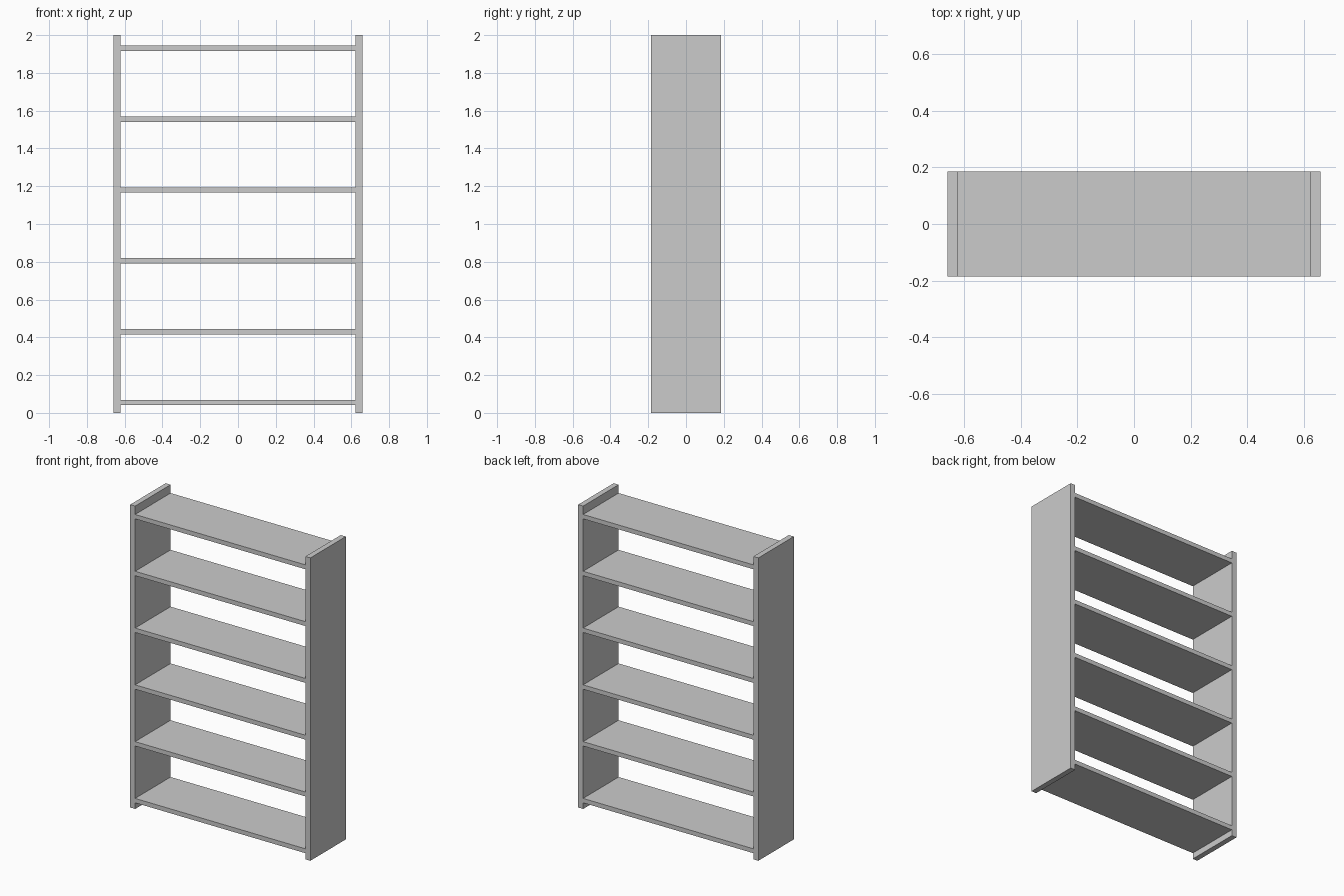
import bpy

if "Cube" in bpy.data.objects:
    bpy.data.objects.remove(bpy.data.objects["Cube"])

HALF_WIDTH = 0.658
PANEL = 0.036
DEPTH = 0.37
HEIGHT = 2.0
SHELF = 0.029
INNER = HALF_WIDTH - PANEL


def box(name, size, location):
    bpy.ops.mesh.primitive_cube_add(size=1, location=location)
    obj = bpy.context.object
    obj.name = name
    obj.scale = size
    bpy.ops.object.transform_apply(location=False, rotation=False, scale=True)
    return obj


# Upright side panels
for side, sign in (("left", -1), ("right", 1)):
    box(f"{side}_side_panel", (PANEL, DEPTH, HEIGHT),
        (sign * (HALF_WIDTH - PANEL / 2), 0, HEIGHT / 2))

# Six evenly spaced shelves fitted between the panels
for i in range(6):
    box(f"shelf_{i + 1}", (2 * INNER, DEPTH, SHELF),
        (0, 0, 0.055 + i * 0.375))
